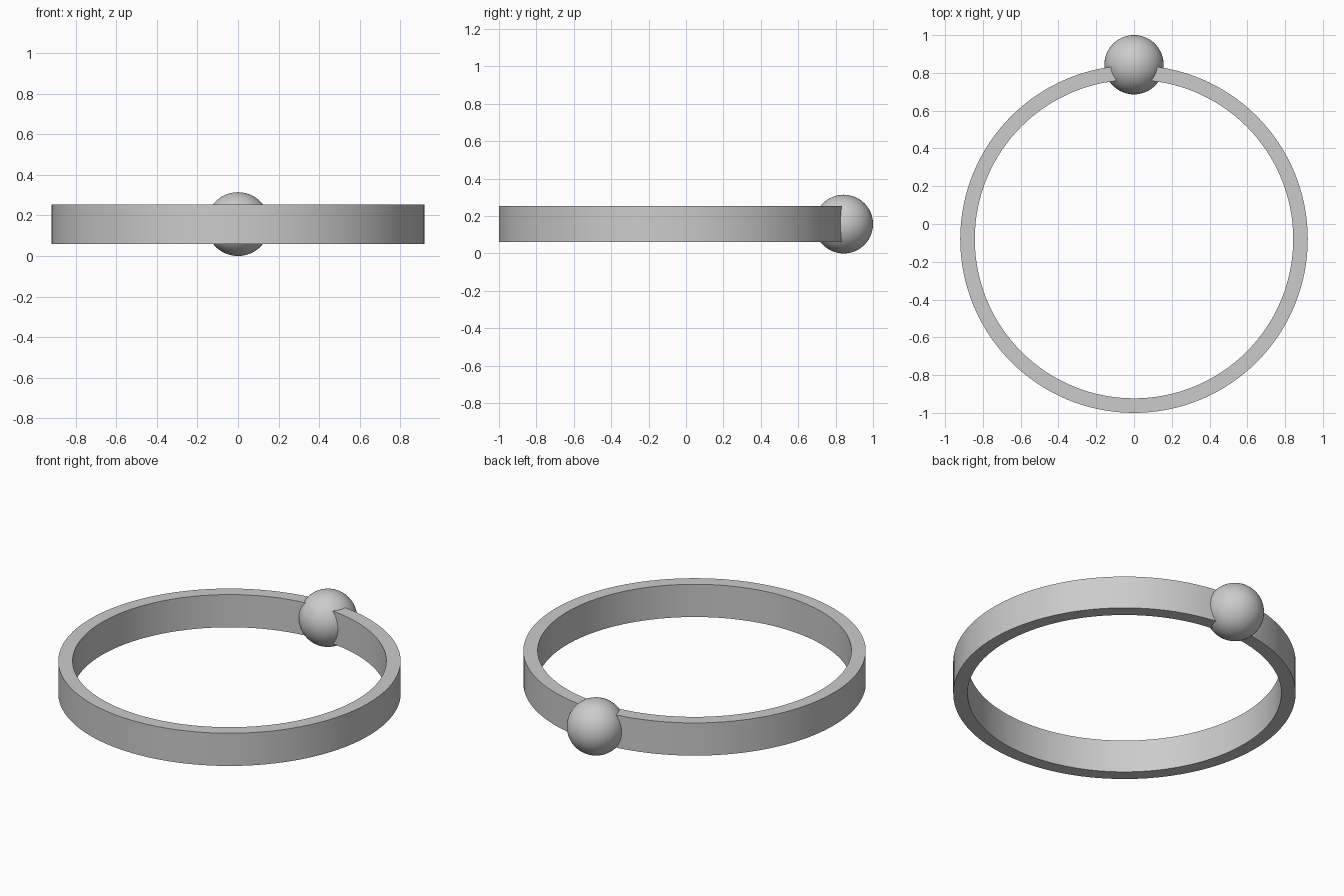
import bpy
import bmesh
import math

cube = bpy.data.objects.get("Cube")
if cube:
    bpy.data.objects.remove(cube, do_unlink=True)

# Single grey material
grey = bpy.data.materials.new("plain grey")
grey.use_nodes = True
colour = (0.6, 0.6, 0.6, 1)
grey.diffuse_color = colour
grey.node_tree.nodes["Principled BSDF"].inputs["Base Color"].default_value = colour

MID_Z = 0.157


def finish(bm, name, location):
    """Turn a bmesh into a shaded, coloured object."""
    bmesh.ops.recalc_face_normals(bm, faces=bm.faces)
    mesh = bpy.data.meshes.new(name)
    bm.to_mesh(mesh)
    bm.free()
    mesh.materials.append(grey)
    obj = bpy.data.objects.new(name, mesh)
    bpy.context.collection.objects.link(obj)
    obj.location = location
    bpy.ops.object.select_all(action="DESELECT")
    obj.select_set(True)
    bpy.context.view_layer.objects.active = obj
    bpy.ops.object.shade_smooth_by_angle(angle=math.radians(30))
    return obj


# Flat band: rectangular section spun around the vertical axis
outer, inner, half = 0.92, 0.843, 0.097
bm = bmesh.new()
section = [bm.verts.new((r, 0, z)) for r, z in
           ((outer, -half), (outer, half), (inner, half), (inner, -half))]
edges = [bm.edges.new((section[i], section[(i + 1) % 4])) for i in range(4)]
bmesh.ops.spin(bm, geom=section + edges, cent=(0, 0, 0), axis=(0, 0, 1),
               angle=math.tau, steps=128, use_merge=True)
bmesh.ops.remove_doubles(bm, verts=bm.verts, dist=0.0001)
finish(bm, "ring_band", (0, -0.08, MID_Z))

# Bead threaded on the back of the band
bm = bmesh.new()
bmesh.ops.create_uvsphere(bm, u_segments=64, v_segments=32, radius=MID_Z)
finish(bm, "bead", (0, 1 - MID_Z, MID_Z))
